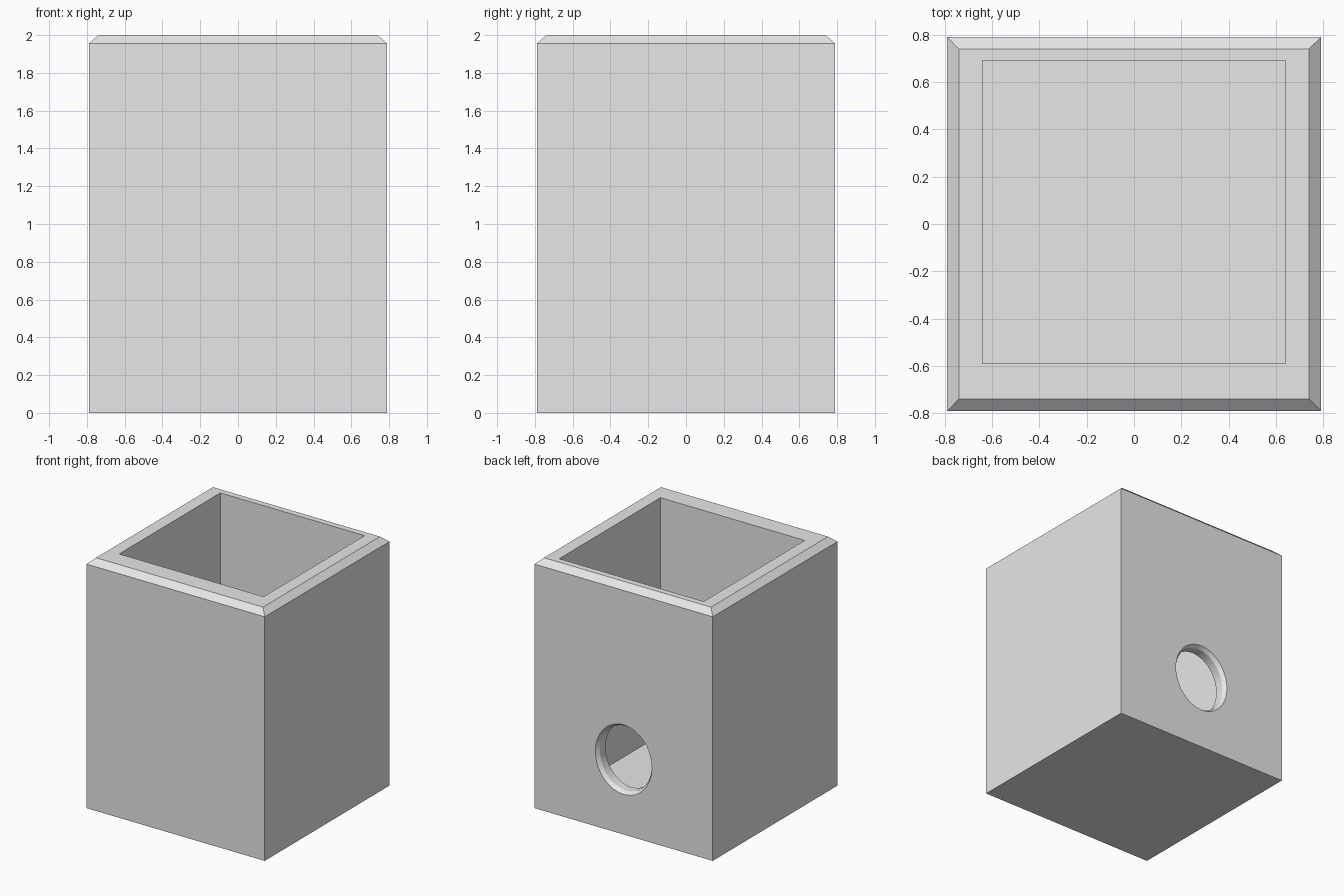
import bpy
import bmesh
import math

default = bpy.data.objects.get("Cube")
if default:
    bpy.data.objects.remove(default, do_unlink=True)

HALF, HEIGHT = 0.79, 2.0
CHAMFER, CHAMFER_DROP = 0.05, 0.045
WALL_X, WALL_FRONT, WALL_BACK, FLOOR = 0.15, 0.20, 0.10, 0.10
HOLE_Z, HOLE_RX, HOLE_RZ = 0.60, 0.25, 0.278
HOLE_BEVEL, HOLE_BEVEL_DEPTH = 0.02, 0.03

grey = bpy.data.materials.new("plain grey")
grey.use_nodes = True
colour = (0.8, 0.8, 0.8, 1)
grey.diffuse_color = colour
grey.node_tree.nodes["Principled BSDF"].inputs["Base Color"].default_value = colour


def loft(name, rings):
    """Closed solid made by joining equal-sized rings of points."""
    bm = bmesh.new()
    loops = [[bm.verts.new(p) for p in ring] for ring in rings]
    n = len(loops[0])
    for a, b in zip(loops, loops[1:]):
        for i in range(n):
            j = (i + 1) % n
            bm.faces.new((a[i], a[j], b[j], b[i]))
    bm.faces.new(loops[0])
    bm.faces.new(loops[-1])
    bmesh.ops.recalc_face_normals(bm, faces=bm.faces)
    mesh = bpy.data.meshes.new(name)
    bm.to_mesh(mesh)
    bm.free()
    mesh.materials.append(grey)
    obj = bpy.data.objects.new(name, mesh)
    bpy.context.collection.objects.link(obj)
    return obj


def rectangle(x0, x1, y0, y1, z):
    return [(x0, y0, z), (x1, y0, z), (x1, y1, z), (x0, y1, z)]


def square(half, z):
    return rectangle(-half, half, -half, half, z)


def ellipse(y, grow, n=64):
    angles = [2 * math.pi * i / n for i in range(n)]
    return [((HOLE_RX + grow) * math.cos(a), y,
             HOLE_Z + (HOLE_RZ + grow) * math.sin(a)) for a in angles]


# Outer box with a chamfered top rim
box = loft("open_box", [square(HALF, 0),
                        square(HALF, HEIGHT - CHAMFER_DROP),
                        square(HALF - CHAMFER, HEIGHT)])

# Inner space, closer to the back wall than to the front
inside = (WALL_X - HALF, HALF - WALL_X, WALL_FRONT - HALF, HALF - WALL_BACK)
cavity = loft("cavity_cutter", [rectangle(*inside, FLOOR),
                                rectangle(*inside, HEIGHT + 0.2)])

# Entrance hole through the back wall, bevelled at its outer edge
hole = loft("hole_cutter", [ellipse(HALF + 0.05, 0),
                            ellipse(HALF, 0),
                            ellipse(HALF - HOLE_BEVEL_DEPTH, -HOLE_BEVEL),
                            ellipse(HALF - WALL_BACK - 0.1, -HOLE_BEVEL)])

# Cut both openings, then drop the cutters
bpy.ops.object.select_all(action='DESELECT')
box.select_set(True)
bpy.context.view_layer.objects.active = box
for cutter in (cavity, hole):
    cutter.hide_render = True
    cut = box.modifiers.new(cutter.name, 'BOOLEAN')
    cut.operation = 'DIFFERENCE'
    cut.solver = 'EXACT'
    cut.object = cutter
    bpy.ops.object.modifier_apply(modifier=cut.name)
    bpy.data.objects.remove(cutter, do_unlink=True)

bpy.ops.object.shade_smooth_by_angle(angle=math.radians(25))
